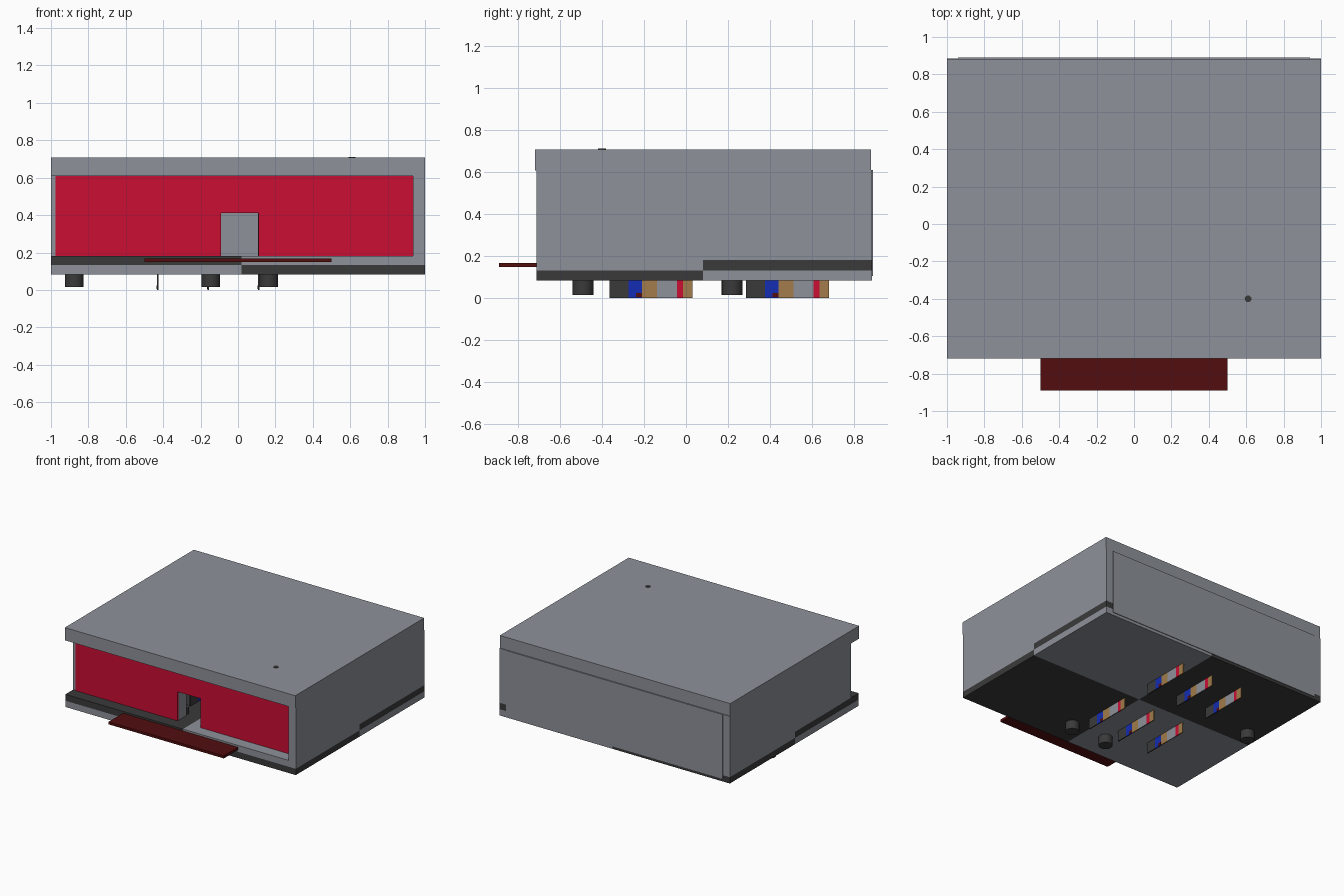
import bpy, bmesh
from mathutils import Vector

if "Cube" in bpy.data.objects:
    bpy.data.objects.remove(bpy.data.objects["Cube"])


def material(name, r, g, b):
    m = bpy.data.materials.new(name)
    m.diffuse_color = (r, g, b, 1)
    m.use_nodes = True
    m.node_tree.nodes["Principled BSDF"].inputs["Base Color"].default_value = m.diffuse_color
    return m


GREY = material("grey", 0.27, 0.283, 0.319)
DARK = material("charcoal", 0.042, 0.042, 0.042)
RED = material("red", 0.59, 0.0045, 0.034)
MAROON = material("maroon", 0.084, 0.004, 0.0045)
BLUE = material("blue", 0.007, 0.026, 0.45)
TAN = material("tan", 0.36, 0.2, 0.07)


def finish(name, bm, mats):
    me = bpy.data.meshes.new(name)
    bm.to_mesh(me)
    bm.free()
    for m in mats:
        me.materials.append(m)
    ob = bpy.data.objects.new(name, me)
    bpy.context.collection.objects.link(ob)
    return ob


def add_box(bm, lo, hi, index=0):
    lo, hi = Vector(lo), Vector(hi)
    verts = bmesh.ops.create_cube(bm, size=1)["verts"]
    for v in verts:
        v.co = Vector(((lo[i] + hi[i]) / 2 + v.co[i] * (hi[i] - lo[i]) for i in range(3)))
        for f in v.link_faces:
            f.material_index = index


def box(name, lo, hi, mat):
    bm = bmesh.new()
    add_box(bm, lo, hi)
    return finish(name, bm, [mat])


def cylinder(name, x, y, z0, z1, r, mat):
    bm = bmesh.new()
    bmesh.ops.create_cone(bm, cap_ends=True, segments=24, radius1=r, radius2=r, depth=z1 - z0)
    bmesh.ops.translate(bm, verts=bm.verts, vec=(x, y, (z0 + z1) / 2))
    for f in bm.faces:
        f.smooth = abs(f.normal.z) < 0.5
    return finish(name, bm, [mat])


def wall_with_door(name, y0, y1, x0, x1, mat):
    # two side pieces and a lintel around the doorway
    bm = bmesh.new()
    add_box(bm, (x0, y0, 0.18), (-0.09, y1, 0.61))
    add_box(bm, (0.11, y0, 0.18), (x1, y1, 0.61))
    add_box(bm, (-0.09, y0, 0.41), (0.11, y1, 0.61))
    return finish(name, bm, [mat])


# Floor slab, cut in half along each axis and coloured as an alternating checker
MID = Vector((0.02, 0.08, 0.132))
bm = bmesh.new()
add_box(bm, (-1, -0.712, 0.083), (1, 0.885, 0.182))
for axis in range(3):
    normal = Vector((0, 0, 0))
    normal[axis] = 1
    bmesh.ops.bisect_plane(bm, geom=bm.verts[:] + bm.edges[:] + bm.faces[:],
                           plane_co=MID, plane_no=normal)
for f in bm.faces:
    d = f.calc_center_median() - MID
    f.material_index = 1 if d.x * d.y * d.z > 0 else 0
finish("floor_slab", bm, [GREY, DARK])

# Roof and walls
box("roof", (-1, -0.718, 0.608), (1, 0.88, 0.708), GREY)
box("right_wall", (0.935, -0.712, 0.18), (1, 0.885, 0.61), GREY)
box("left_wall", (-1, -0.615, 0.18), (-0.94, 0.885, 0.61), GREY)
box("back_wall", (-0.94, 0.82, 0.105), (0.94, 0.89, 0.61), GREY)
wall_with_door("front_wall", -0.612, -0.51, -0.94, 0.935, GREY)
wall_with_door("front_red_panel", -0.62, -0.612, -0.975, 0.935, RED)

# Entrance step
box("entrance_step", (-0.5, -0.89, 0.148), (0.5, -0.6, 0.168), MAROON)

# Round posts going through the floor
for i, (x, y) in enumerate([(0.165, -0.49), (-0.145, -0.49), (-0.875, 0.22)]):
    cylinder(f"floor_post_{i + 1}", x, y, 0.015, 0.23, 0.05, DARK)

# Tip of the inner pole showing at the roof
cylinder("roof_pole_tip", 0.61, -0.4, 0.55, 0.711, 0.018, DARK)

# Thin display shelves with coloured bands
BANDS = [(0.09, 1), (0.065, 2), (0.07, 3), (0.095, 0), (0.03, 4), (0.045, 3)]
for row, y0 in enumerate((-0.364, 0.286)):
    for col, x in enumerate((-0.43, -0.16, 0.11)):
        bm = bmesh.new()
        y = y0
        for width, index in BANDS:
            add_box(bm, (x - 0.004, y, 0), (x + 0.004, y + width, 0.45), index)
            y += width
        # small maroon mark at the foot of the blue band
        add_box(bm, (x - 0.005, y0 + 0.125, 0.004), (x + 0.005, y0 + 0.155, 0.025), 5)
        finish(f"display_shelf_{row + 1}_{col + 1}", bm, [GREY, DARK, BLUE, TAN, RED, MAROON])
